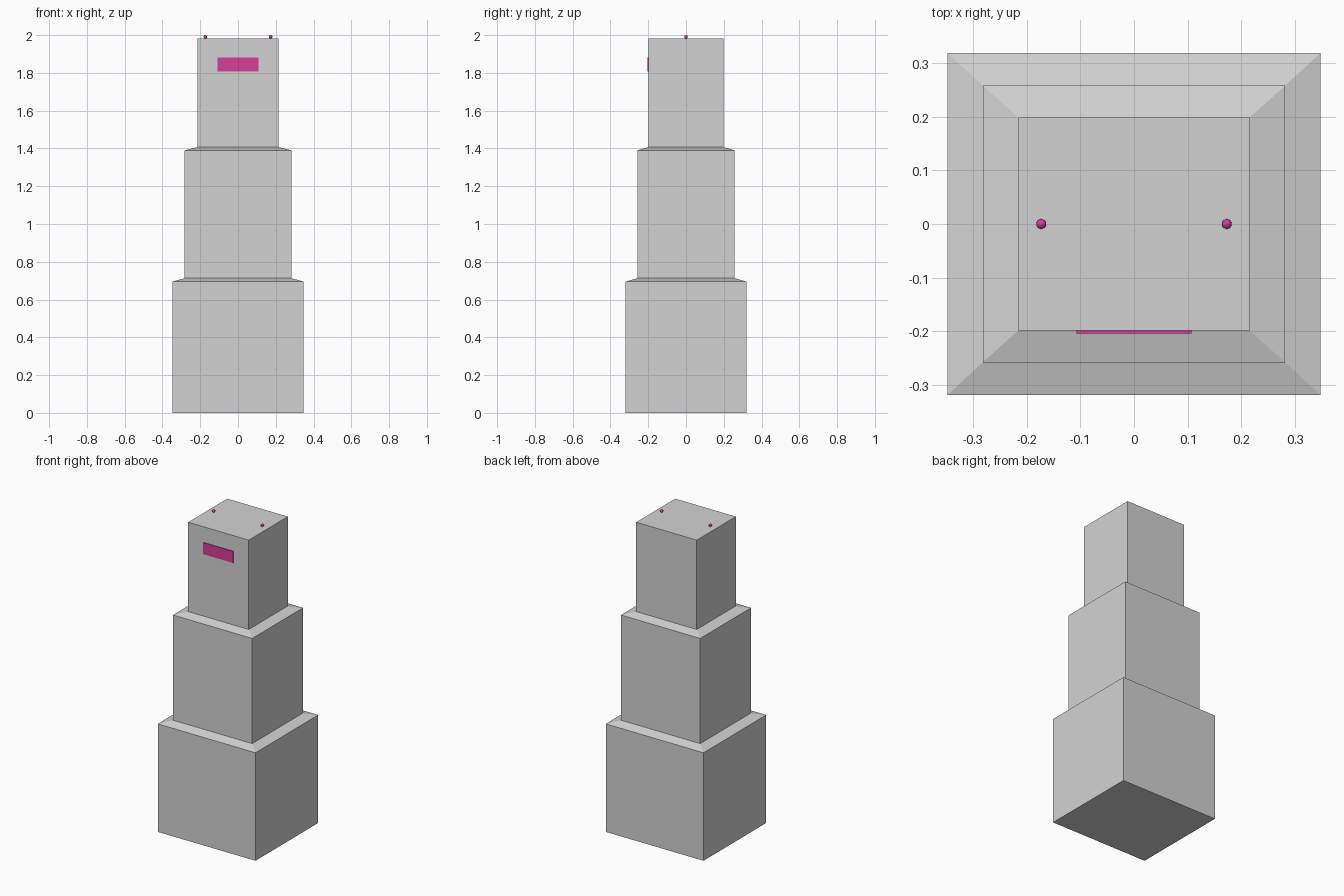
import bpy
import bmesh

if "Cube" in bpy.data.objects:
    bpy.data.objects.remove(bpy.data.objects["Cube"], do_unlink=True)


def make_material(name, rgb):
    mat = bpy.data.materials.new(name)
    mat.use_nodes = True
    mat.diffuse_color = (*rgb, 1)
    mat.node_tree.nodes["Principled BSDF"].inputs["Base Color"].default_value = (*rgb, 1)
    return mat


def add_object(name, bm, mat):
    bmesh.ops.recalc_face_normals(bm, faces=bm.faces)
    mesh = bpy.data.meshes.new(name)
    bm.to_mesh(mesh)
    bm.free()
    mesh.materials.append(mat)
    obj = bpy.data.objects.new(name, mesh)
    bpy.context.collection.objects.link(obj)
    return obj


grey = make_material("light grey", (0.65, 0.65, 0.65))
pink = make_material("magenta pink", (0.67, 0.047, 0.32))

# Stepped tower: rectangular rings (half width, half depth, height) lofted upward
lower, middle, upper = (0.348, 0.319), (0.282, 0.258), (0.2155, 0.1985)
roof = 1.982
rings = [(lower, 0), (lower, 0.695), (middle, 0.713),
         (middle, 1.39), (upper, 1.407), (upper, roof)]
bm = bmesh.new()
loops = []
for (hx, hy), z in rings:
    loops.append([bm.verts.new((sx * hx, sy * hy, z))
                  for sx, sy in ((-1, -1), (1, -1), (1, 1), (-1, 1))])
for a, b in zip(loops, loops[1:]):
    for i in range(4):
        j = (i + 1) % 4
        bm.faces.new((a[i], a[j], b[j], b[i]))
bm.faces.new(loops[0])
bm.faces.new(loops[-1])
add_object("stepped_tower", bm, grey)

# Sign plate on the front of the upper tier
bm = bmesh.new()
bmesh.ops.create_cube(bm, size=1)
bmesh.ops.scale(bm, vec=(0.215, 0.008, 0.074), verts=bm.verts)
bmesh.ops.translate(bm, vec=(0, -0.2, 1.845), verts=bm.verts)
add_object("front_sign", bm, pink)

# Small beacon lamps on the roof
radius = 0.0092
for side, x in (("left", 0.173), ("right", -0.173)):
    bm = bmesh.new()
    bmesh.ops.create_uvsphere(bm, u_segments=16, v_segments=10, radius=radius)
    bmesh.ops.translate(bm, vec=(x, 0, 2 - radius), verts=bm.verts)
    for face in bm.faces:
        face.smooth = True
    add_object(side + "_roof_beacon", bm, pink)
